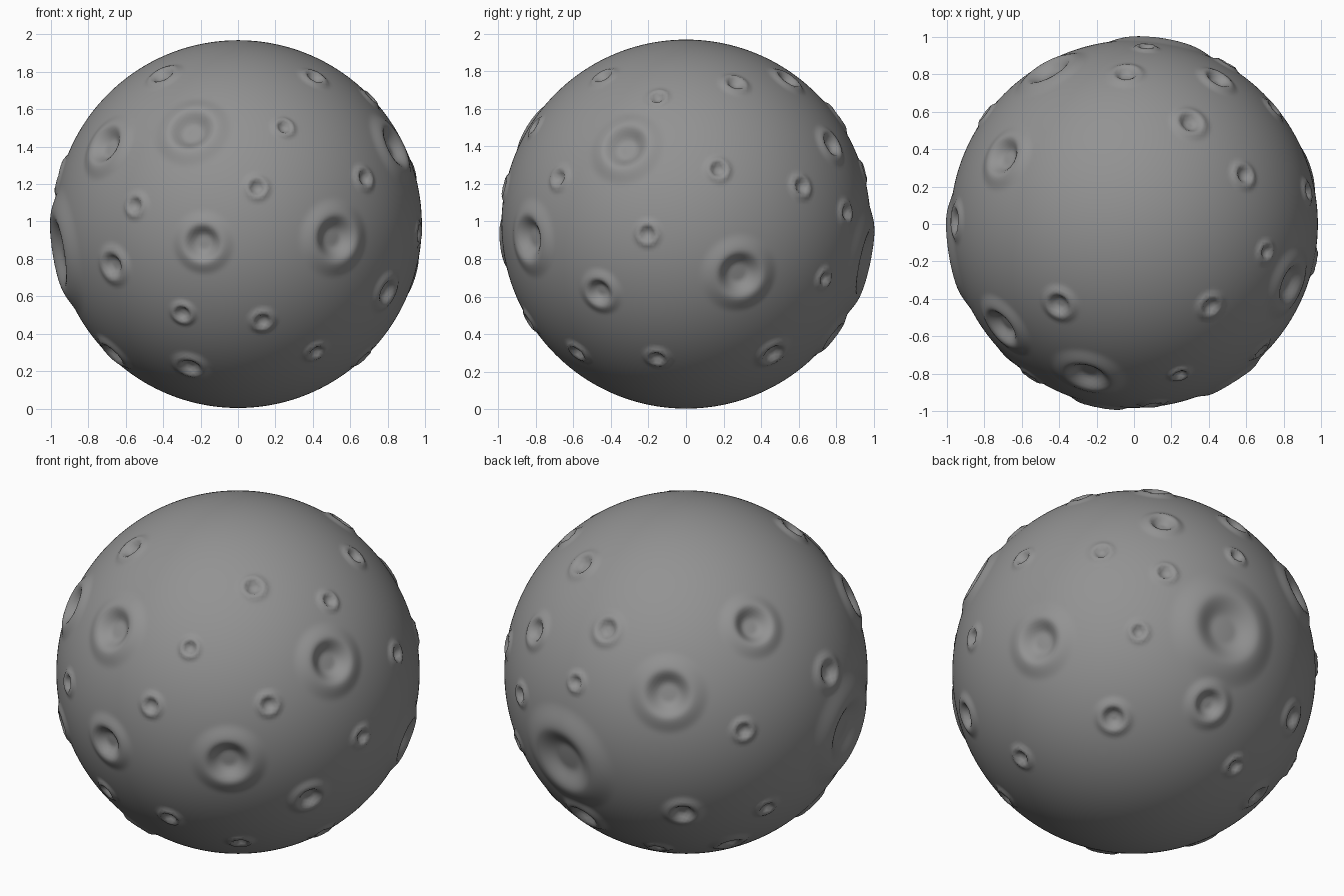
import bpy, bmesh, math
from mathutils import Vector

R = 0.983            # radius of the ball
# craters: azimuth in degrees, height above the centre, rim radius
CRATERS = [
    (227, .79, .07), (313, .78, .055), (253, .50, .13), (287, .515, .045),
    (218, .42, .12), (339, .41, .13), (315, .245, .05), (276, .195, .05),
    (236, .10, .05), (259, -.10, .105), (302, -.075, .13), (226, -.22, .075),
    (330, -.36, .08), (250, -.475, .05), (279, -.515, .05), (306, -.68, .05),
    (246, -.76, .07), (189, -.15, .21), (199, -.69, .08), (348, .67, .045),
    (24, .745, .055), (61, .765, .07), (60, .42, .075), (10.5, .29, .05),
    (39.5, .20, .05), (348, -.05, .05), (60, .06, .05), (17.5, -.265, .13),
    (51.5, -.29, .045), (347, -.71, .05), (41, -.685, .07), (81.5, -.20, .20),
    (81, -.59, .09), (93, .57, .068), (152.5, .60, .115), (119, .305, .135),
    (86, .28, .045), (179, .258, .075), (143.5, .086, .05), (124, -.426, .075),
    (155, -.454, .05), (146, -.728, .07), (111, -.76, .05),
]


def smooth(t):
    t = max(0.0, min(1.0, t))
    return t * t * (3 - 2 * t)


def profile(t, r):
    """Height of a crater at t rim radii from its middle."""
    rim = 0.012 + 0.05 * r
    floor = -min(0.30 * r, 0.035)
    if t < 1:
        return floor + (rim - floor) * smooth((t - 0.35) / 0.65)
    return rim * (1 - smooth((t - 1) / 0.7))


# ball
bm = bmesh.new()
bmesh.ops.create_icosphere(bm, subdivisions=7, radius=1)

# craters pressed into the ball, each with a raised rim
pits = []
for az, h, r in CRATERS:
    a, s = math.radians(az), h / R
    c = math.sqrt(1 - s * s)
    pits.append((Vector((c * math.cos(a), c * math.sin(a), s)), r, math.cos(1.7 * r / R)))
for v in bm.verts:
    n = v.co.normalized()
    d = 0.0
    for axis, r, limit in pits:
        k = n.dot(axis)
        if k > limit:
            d += profile(math.acos(min(1.0, k)) * R / r, r)
    v.co = n * (R + d)
for f in bm.faces:
    f.smooth = True

mesh = bpy.data.meshes.new("cratered_ball")
bm.to_mesh(mesh)
bm.free()
ball = bpy.data.objects.new("cratered_ball", mesh)
bpy.context.collection.objects.link(ball)
ball.location.z = R + 0.003

# colour
grey = bpy.data.materials.new("stone grey")
grey.diffuse_color = (0.29, 0.29, 0.29, 1)
mesh.materials.append(grey)
